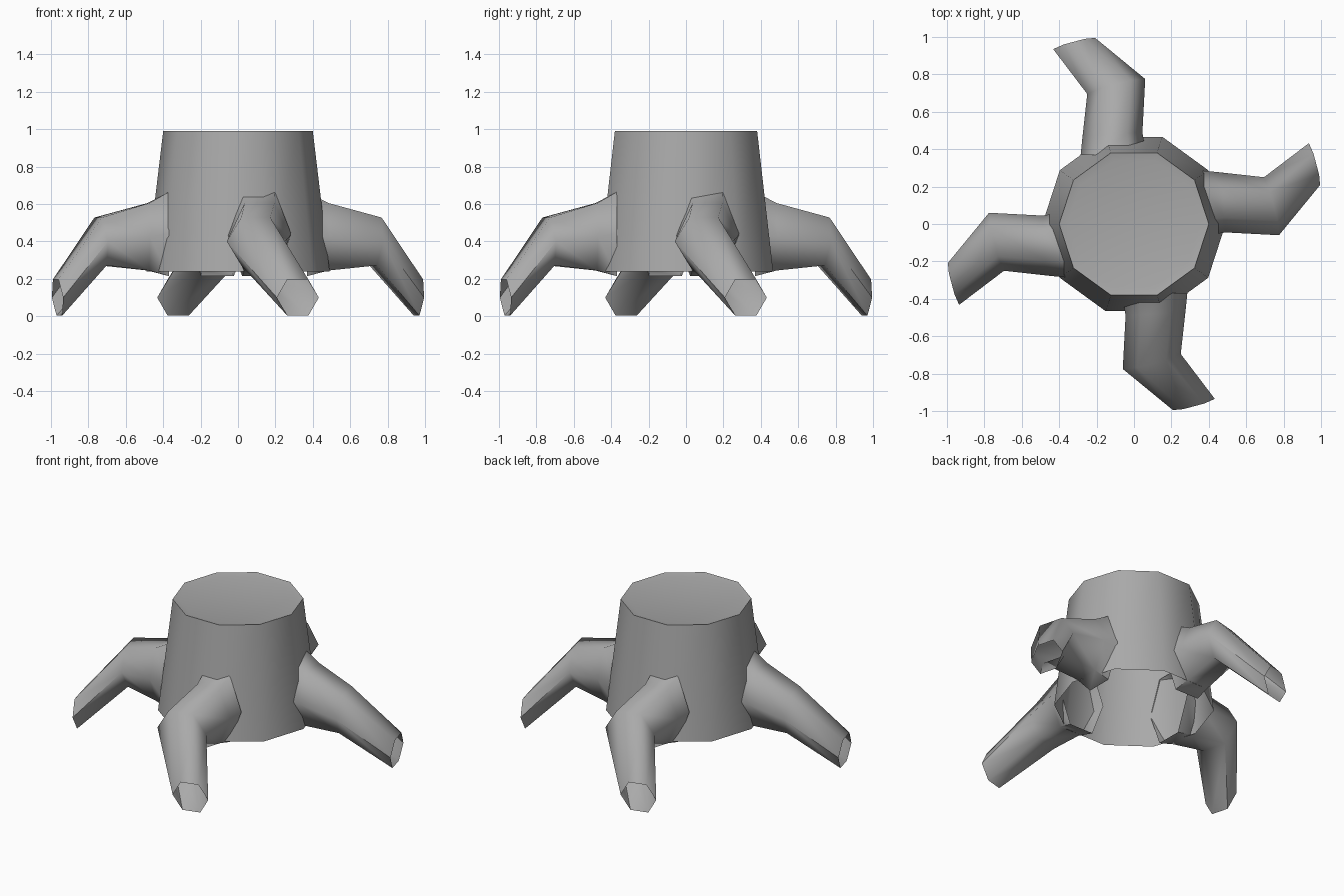
import bpy
import bmesh
from math import sin, cos, pi, radians
from mathutils import Matrix, Vector

cube = bpy.data.objects.get("Cube")
if cube:
    bpy.data.objects.remove(cube, do_unlink=True)

# One plain grey for the whole stump
grey = bpy.data.materials.new("stump grey")
grey.use_nodes = True
colour = (0.4, 0.4, 0.4, 1)
grey.diffuse_color = colour
grey.node_tree.nodes["Principled BSDF"].inputs["Base Color"].default_value = colour


def loft(bm, rings):
    """Skin a row of closed rings, leaving both ends open."""
    loops = [[bm.verts.new(p) for p in ring] for ring in rings]
    for low, high in zip(loops, loops[1:]):
        n = len(low)
        for i in range(n):
            j = (i + 1) % n
            bm.faces.new((low[i], low[j], high[j], high[i]))
    return loops


def finish(bm, name):
    bmesh.ops.recalc_face_normals(bm, faces=bm.faces)
    mesh = bpy.data.meshes.new(name)
    bm.to_mesh(mesh)
    bm.free()
    mesh.materials.append(grey)
    for face in mesh.polygons:
        face.use_smooth = True
    mesh.set_sharp_from_angle(angle=radians(66))
    obj = bpy.data.objects.new(name, mesh)
    bpy.context.collection.objects.link(obj)
    return obj


def decagon(radius, z):
    return [Vector((radius * cos(i * pi / 5), radius * sin(i * pi / 5), z))
            for i in range(10)]


def root_ring(centre, side, half_height, lean):
    """Six-sided ring with a flat top and bottom."""
    rise = Vector((lean, 0, 1)) * half_height / sin(pi / 3)
    across = Vector((side[0], side[1], 0))
    return [Vector(centre) + across * cos(i * pi / 3) + rise * sin(i * pi / 3)
            for i in range(6)]


# Trunk: hollow underneath, with a slightly sunken cut top
bm = bmesh.new()
loops = loft(bm, [decagon(0.49, 0.24), decagon(0.40, 0.99), decagon(0.355, 0.98)])
bm.faces.new(loops[-1])
finish(bm, "trunk")

# Roots: bent open tubes pushed through the trunk wall
stations = [
    ((0.37, 0.11, 0.44), (0.0, 0.175), 0.225, 0.0),
    ((0.48, 0.115, 0.425), (-0.01, 0.16), 0.18, 0.0),
    ((0.735, 0.095, 0.40), (-0.04, 0.155), 0.128, 0.1),
    ((0.965, 0.32, 0.10), (-0.03, 0.112), 0.097, 0.1),
]
for turn, place in enumerate(("left", "back", "right", "front")):
    bm = bmesh.new()
    loft(bm, [root_ring(*station) for station in stations])
    bm.transform(Matrix.Rotation(turn * pi / 2, 4, "Z"))
    finish(bm, place + "_root")
